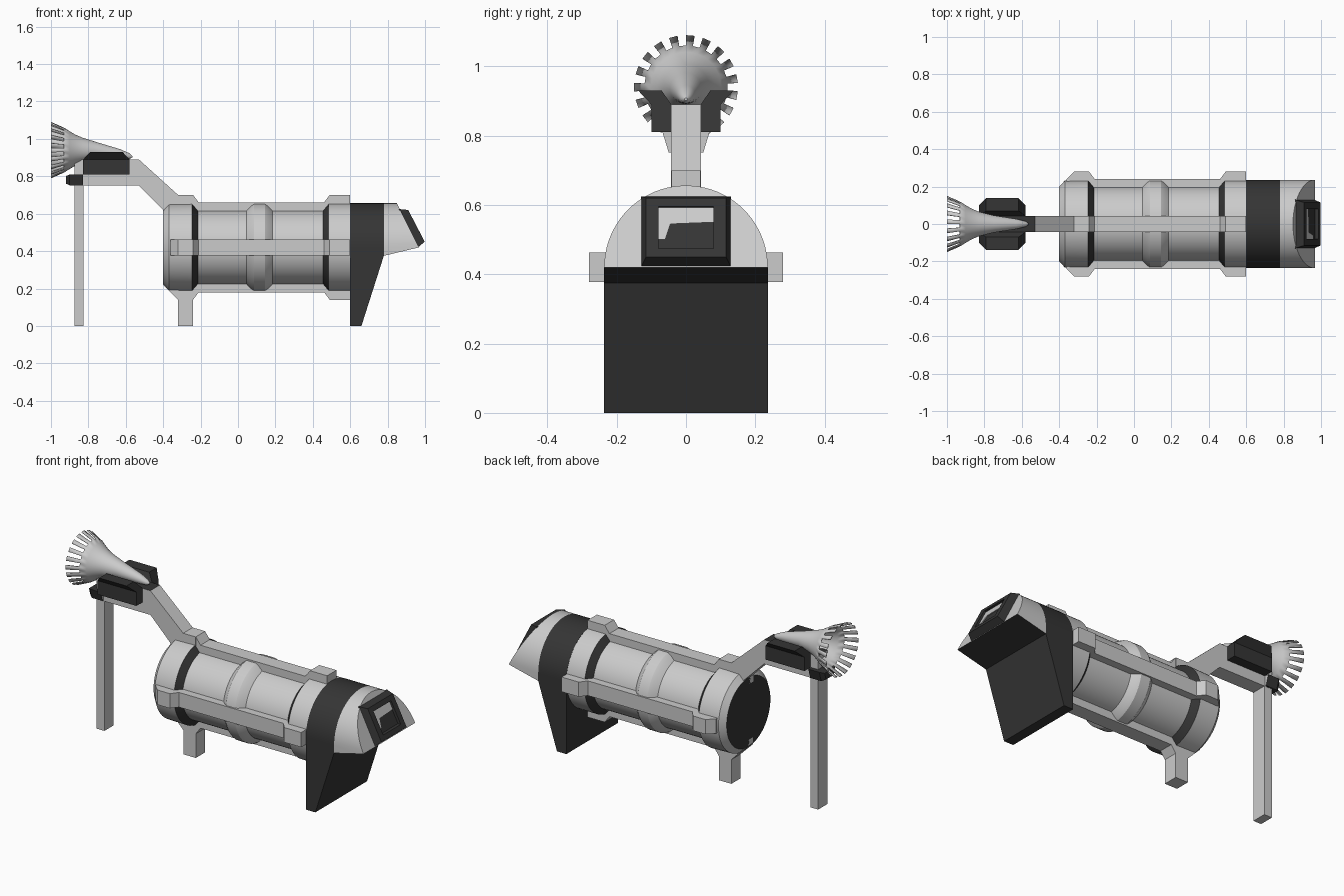
import bpy, bmesh, math
from mathutils import Matrix, Vector

if "Cube" in bpy.data.objects:
    bpy.data.objects.remove(bpy.data.objects["Cube"])


def material(name, v):
    m = bpy.data.materials.new(name)
    m.diffuse_color = (v, v, v, 1)
    m.use_nodes = True
    m.node_tree.nodes["Principled BSDF"].inputs["Base Color"].default_value = m.diffuse_color
    return m


LIGHT = material("light_grey", 0.60)
DARK = material("charcoal", 0.035)
AXIS_Z = 0.42   # height of the barrel axis


def loft(name, loops, mat, cap0=True, cap1=True, rule=None, smooth=False, matrix=None):
    """Skin a list of equal-length closed loops; rule(center, normal) -> True gives the other colour."""
    bm = bmesh.new()
    rings = [[bm.verts.new(p) for p in loop] for loop in loops]
    n = len(rings[0])
    for a, b in zip(rings, rings[1:]):
        for i in range(n):
            j = (i + 1) % n
            bm.faces.new((a[i], a[j], b[j], b[i]))
    if cap0:
        bm.faces.new(rings[0])
    if cap1:
        bm.faces.new(rings[-1])
    if matrix:
        bm.transform(matrix)
    bmesh.ops.remove_doubles(bm, verts=bm.verts, dist=1e-5)
    bmesh.ops.recalc_face_normals(bm, faces=bm.faces)
    bm.normal_update()
    if rule:
        for f in bm.faces:
            if rule(f.calc_center_median(), f.normal):
                f.material_index = 1
    me = bpy.data.meshes.new(name)
    bm.to_mesh(me)
    bm.free()
    me.materials.append(mat)
    me.materials.append(DARK if mat == LIGHT else LIGHT)
    ob = bpy.data.objects.new(name, me)
    bpy.context.collection.objects.link(ob)
    if smooth:
        bpy.ops.object.select_all(action='DESELECT')
        ob.select_set(True)
        bpy.context.view_layer.objects.active = ob
        bpy.ops.object.shade_smooth_by_angle(angle=math.radians(28))
    return ob


def prism(name, pts, half, mat, rule=None, matrix=None):
    """Extrude an x/z outline to y = +-half."""
    return loft(name, [[(x, s * half, z) for x, z in pts] for s in (-1, 1)],
                mat, rule=rule, matrix=matrix)


def ring(x, r, z, n):
    return [(x, r * math.sin(2 * math.pi * i / n), z + r * math.cos(2 * math.pi * i / n))
            for i in range(n)]


# Barrel with recessed middle, raised collar, dark sloping bands and dark rear disc
barrel = [(-.40, .20), (-.37, .232), (-.245, .235), (-.215, .20), (.045, .20), (.07, .225),
          (.085, .235), (.145, .235), (.16, .225), (.185, .20), (.455, .20), (.485, .235), (.60, .235)]
loft("barrel", [ring(x, r, AXIS_Z, 64) for x, r in barrel], LIGHT, smooth=True,
     rule=lambda c, n: c.x < -.395 or -.24 < c.x < -.22 or .46 < c.x < .48)

# Four rails around the barrel
rail = [(-.36, .15), (-.36, .24), (-.32, .28), (-.24, .28), (-.21, .24),
        (.46, .24), (.49, .28), (.60, .28), (.60, .15)]
for k, label in enumerate(("top", "left", "bottom", "right")):
    prism(label + "_rail", rail, .0425, LIGHT,
          matrix=Matrix.Translation((0, 0, AXIS_Z)) @ Matrix.Rotation(k * math.pi / 2, 4, 'X'))

# Short leg under the barrel, bent arm and long rear leg
prism("short_leg", [(-.32, 0), (-.24, 0), (-.24, .24), (-.40, .26), (-.40, .22), (-.32, .14)],
      .0425, LIGHT)
prism("arm", [(-.40, .58), (-.24, .64), (-.24, .70), (-.32, .70), (-.53, .89), (-.875, .89),
              (-.875, .75), (-.53, .75), (-.40, .62)], .0435, LIGHT,
      rule=lambda c, n: n.z > .9 and c.z > .8)
prism("rear_leg", [(-.875, 0), (-.825, 0), (-.825, .76), (-.875, .76)], .0425, LIGHT)

# Small clamp on top of the rear leg
clamp = [(-.05, .752), (.05, .752), (.068, .81), (-.068, .81)]
loft("clamp", [[(x, y * s, .781 + (z - .781) * s) for y, z in clamp]
               for x, s in ((-.92, .7), (-.90, 1), (-.83, 1))], DARK,
     rule=lambda c, n: n.x > .9)

# Pair of flared side pads
pad = [(.043, .81), (.10, .81), (.10, .89), (.138, .93), (.07, .93), (.043, .89)]
for s, label in ((-1, "right_pad"), (1, "left_pad")):
    loops = []
    for x, d in ((-.828, .037), (-.58, -.037)):
        loops.append([(x + (d if z > .92 else 0), s * y, z) for y, z in pad])
    loft(label, loops, DARK)

# Trumpet horn, with toothed rim made by removing every second rim face
TEETH = 19
horn_profile = [(-.565, .004, .905), (-.58, .015, .908), (-.63, .027, .918), (-.75, .046, .935),
                (-.83, .066, .94), (-.87, .083, .94), (-.90, .101, .94), (-.93, .120, .94),
                (-.998, .150, .94)]
horn = loft("horn", [ring(x, r, z, TEETH * 2) for x, r, z in horn_profile], LIGHT,
            cap1=False, smooth=True)
bm = bmesh.new()
bm.from_mesh(horn.data)
step = math.pi / TEETH
gaps = [f for f in bm.faces if f.calc_center_median().x < -.94 and
        int((math.atan2(f.calc_center_median().y, f.calc_center_median().z - .94)
             % (2 * math.pi)) / step) % 2]
bmesh.ops.delete(bm, geom=gaps, context='FACES')
bm.to_mesh(horn.data)
bm.free()
shell = horn.modifiers.new("shell", 'SOLIDIFY')
shell.thickness = .006
shell.offset = -1

# Head: dark arched band, dark wedge foot, light slanted nose with dark underside
R = .236
arch = [(R * math.cos(math.pi * i / 40), AXIS_Z + R * math.sin(math.pi * i / 40)) for i in range(41)]
section = arch + [(-R, .375), (R, .375)]
loft("head_band", [[(x, y, z) for y, z in section] for x in (.60, .78)], DARK, smooth=True)
prism("foot", [(.60, 0), (.66, 0), (.78, .376), (.60, .376)], R, DARK)
front = []
for y, z in section:
    z = max(z, AXIS_Z)
    front.append((.85 + (AXIS_Z + R - z) * .5, y, z))
loft("nose", [[(.78, y, z) for y, z in section], front], LIGHT, smooth=True,
     rule=lambda c, n: n.z < -.5)


# Window frame on the nose, with a recessed light pane
def quad(half, x_top, z_top, x_bot, z_bot):
    return [(x_top, -half, z_top), (x_top, half, z_top), (x_bot, half, z_bot), (x_bot, -half, z_bot)]


def face_x(z):
    return .91 + (.62 - z) * .52


loft("window_frame", [quad(.13, .86, .625, .962, .42),
                      quad(.115, .91, .62, .998, .45),
                      quad(.08, face_x(.595), .595, face_x(.475), .475),
                      quad(.08, face_x(.595) - .018, .593, face_x(.475) - .018, .475)], DARK)
pane = [(-.08, .592), (.08, .592), (.08, .55), (-.045, .545), (-.06, .50), (-.08, .50)]
loft("window_pane", [[(face_x(z) + d, y, z) for y, z in pane] for d in (-.02, -.013)], LIGHT)
